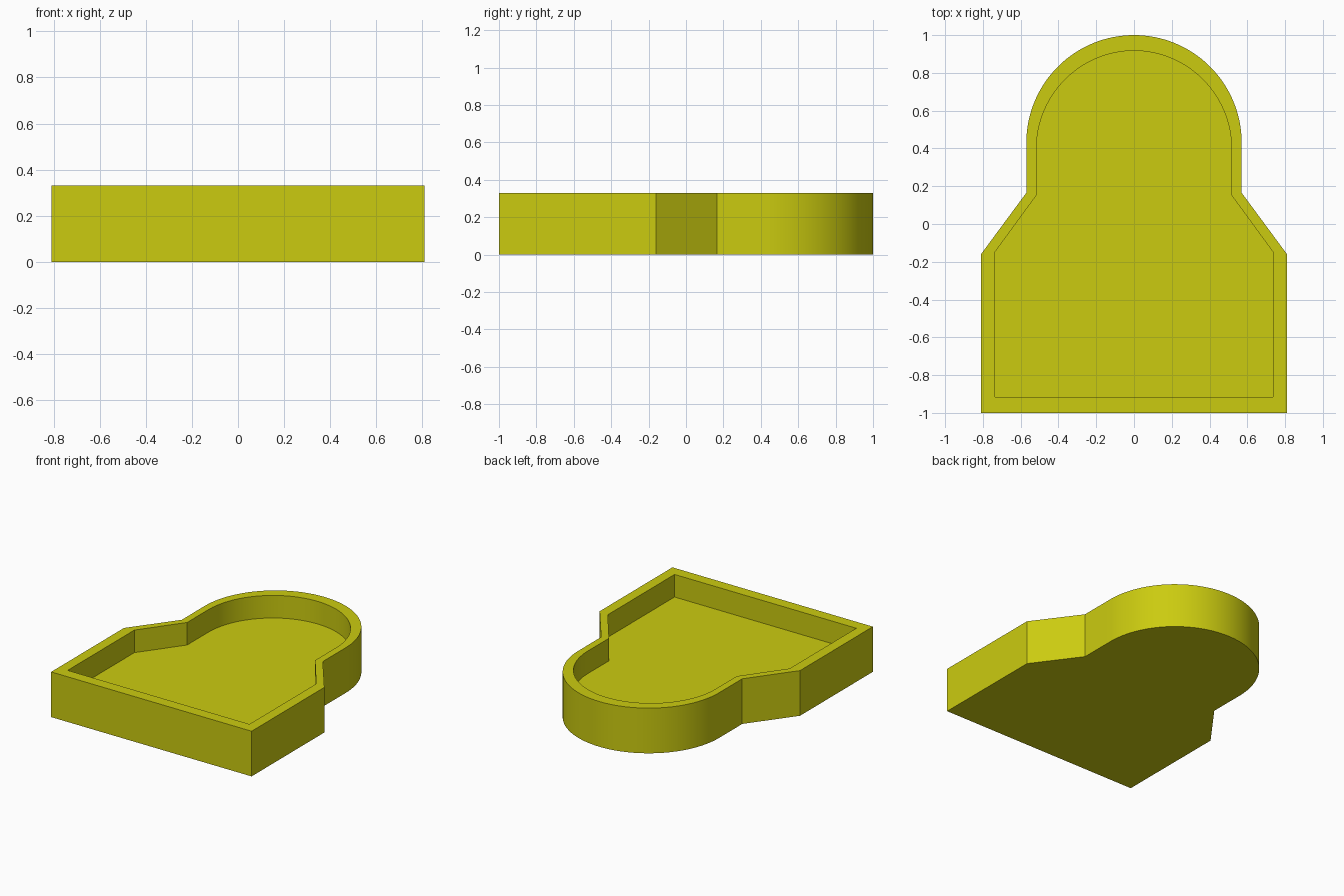
import bpy, bmesh, math

if "Cube" in bpy.data.objects:
    bpy.data.objects.remove(bpy.data.objects["Cube"])

HEIGHT, FLOOR = 0.33, 0.165
INNER = (0.907, 0.917)          # cavity outline relative to the outer outline
RADIUS, ARCH_Y, SEGMENTS = 0.57, 0.43, 64

# Outline: wide base, sloped shoulders, round-topped neck
outline = [(-0.81, -0.16), (-0.81, -1.0), (0.81, -1.0), (0.81, -0.16), (RADIUS, 0.165)]
for i in range(SEGMENTS + 1):
    a = math.pi * i / SEGMENTS
    outline.append((RADIUS * math.cos(a), ARCH_Y + RADIUS * math.sin(a)))
outline.append((-RADIUS, 0.165))

bm = bmesh.new()


def ring(sx, sy, z):
    return [bm.verts.new((x * sx, y * sy, z)) for x, y in outline]


def bridge(a, b):
    n = len(a)
    for i in range(n):
        j = (i + 1) % n
        bm.faces.new((a[i], a[j], b[j], b[i]))


# Underside, outer wall, rim, inner wall, tray floor
rings = [ring(1, 1, 0), ring(1, 1, HEIGHT), ring(*INNER, HEIGHT), ring(*INNER, FLOOR)]
for lower, upper in zip(rings, rings[1:]):
    bridge(lower, upper)
bm.faces.new(rings[0][::-1])
bm.faces.new(rings[-1])
bmesh.ops.recalc_face_normals(bm, faces=bm.faces)

mesh = bpy.data.meshes.new("tray")
bm.to_mesh(mesh)
bm.free()
tray = bpy.data.objects.new("tray", mesh)
bpy.context.collection.objects.link(tray)

# Yellow plastic
yellow = bpy.data.materials.new("yellow")
yellow.diffuse_color = (0.6, 0.6, 0.005, 1)
yellow.use_nodes = True
yellow.node_tree.nodes["Principled BSDF"].inputs["Base Color"].default_value = yellow.diffuse_color
mesh.materials.append(yellow)

# Smooth arch, crisp corners
bpy.context.view_layer.objects.active = tray
tray.select_set(True)
bpy.ops.object.shade_smooth_by_angle(angle=math.radians(20))
